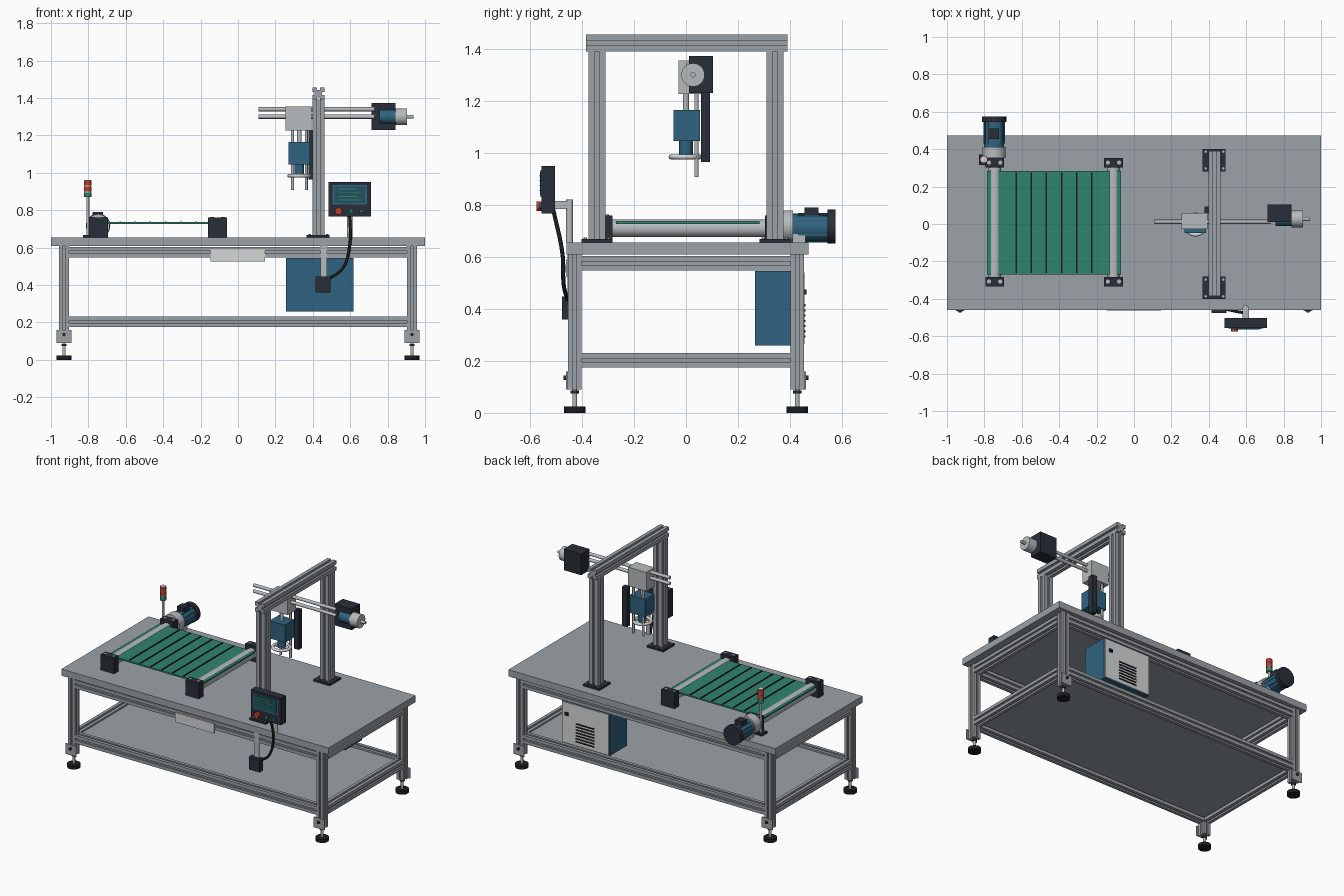
import bpy
import bmesh
import math
from mathutils import Vector, Matrix

default_cube = bpy.data.objects.get("Cube")
if default_cube:
    bpy.data.objects.remove(default_cube, do_unlink=True)


def make_material(name, red, green, blue):
    material = bpy.data.materials.new(name)
    material.use_nodes = True
    colour = (red, green, blue, 1)
    material.diffuse_color = colour
    shader = next(n for n in material.node_tree.nodes if n.type == 'BSDF_PRINCIPLED')
    shader.inputs["Base Color"].default_value = colour
    return material


ALUMINIUM = make_material("aluminium grey", .33, .36, .39)
STEEL = make_material("light steel", .47, .50, .51)
PALE = make_material("pale grey paint", .66, .69, .68)
DARK = make_material("dark slate", .022, .027, .040)
BLACK = make_material("black rubber", .010, .012, .016)
BLUE = make_material("machine blue", .030, .125, .215)
GREEN = make_material("belt green", .030, .23, .155)
RED = make_material("signal red", .55, .045, .03)
SCREEN = make_material("screen teal", .015, .085, .11)


def finish(name, material, bm, smooth=False):
    """Turn a bmesh into a named, coloured object."""
    bmesh.ops.recalc_face_normals(bm, faces=bm.faces)
    mesh = bpy.data.meshes.new(name)
    bm.to_mesh(mesh)
    bm.free()
    mesh.materials.append(material)
    obj = bpy.data.objects.new(name, mesh)
    bpy.context.collection.objects.link(obj)
    if smooth:
        bpy.ops.object.select_all(action='DESELECT')
        obj.select_set(True)
        bpy.context.view_layer.objects.active = obj
        bpy.ops.object.shade_smooth_by_angle(angle=math.radians(35))
    return obj


def box(name, material, xs, ys, zs):
    """Box given by its lower and upper limits on each axis."""
    bm = bmesh.new()
    bmesh.ops.create_cube(bm, size=1)
    for v in bm.verts:
        v.co = Vector([lo + (c + .5) * (hi - lo) for c, (lo, hi) in zip(v.co, (xs, ys, zs))])
    return finish(name, material, bm)


def along(start, axis):
    """Matrix that points local z along the named axis."""
    direction = Vector([float(axis == letter) for letter in "xyz"])
    return Matrix.Translation(start) @ direction.to_track_quat('Z', 'Y').to_matrix().to_4x4()


def rod(name, material, start, axis, length, radius, sides=32):
    bm = bmesh.new()
    shift = Matrix.Translation((0, 0, length / 2))
    bmesh.ops.create_cone(bm, cap_ends=True, segments=sides, radius1=radius, radius2=radius,
                          depth=length, matrix=along(start, axis) @ shift)
    return finish(name, material, bm, True)


def slotted_bar(name, start, axis, length, size):
    """Square extrusion with one groove along every side."""
    a, s, d = size / 2, size * .12, size * .2
    corner = ((-a, -a), (-s, -a), (-s, d - a), (s, d - a), (s, -a))
    bm = bmesh.new()
    ring = [bm.verts.new(Matrix.Rotation(math.pi / 2 * k, 3, 'Z') @ Vector((x, y, 0)))
            for k in range(4) for x, y in corner]
    face = bm.faces.new(ring)
    top = bmesh.ops.extrude_face_region(bm, geom=[face])["geom"]
    bmesh.ops.translate(bm, vec=(0, 0, length),
                        verts=[g for g in top if isinstance(g, bmesh.types.BMVert)])
    bm.transform(along(start, axis))
    return finish(name, ALUMINIUM, bm)


# Table frame: top, shelf, legs, feet and rails
box("table_top", ALUMINIUM, (-1, 1), (-.46, .472), (.61, .655))
box("lower_shelf", ALUMINIUM, (-.92, .92), (-.42, .42), (.205, .22))
for sx, side in ((-1, "right"), (1, "left")):
    for sy, end in ((-1, "front"), (1, "back")):
        tag = f"{end}_{side}"
        x, y = sx * .93, sy * .428
        slotted_bar(f"{tag}_leg", (x, y, .09), 'z', .52, .052)
        box(f"{tag}_foot_bracket", ALUMINIUM, (x - .04, x + .04),
            sorted((y + sy * .026, y + sy * .033)), (.09, .16))
        rod(f"{tag}_bracket_bolt", DARK, (x, y + sy * .038 - .006, .135), 'y', .012, .009, 12)
        rod(f"{tag}_foot_pad", BLACK, (x, y, 0), 'z', .024, .041)
        rod(f"{tag}_foot_stem", STEEL, (x, y, .024), 'z', .07, .009, 16)
        rod(f"{tag}_foot_nut", DARK, (x, y, .074), 'z', .012, .016, 6)
for z, level in ((.575, "upper"), (.203, "lower")):
    for s, end in ((-1, "front"), (1, "back")):
        slotted_bar(f"{level}_{end}_rail", (-.904, s * .426, z), 'x', 1.808, .056)
    for s, side in ((-1, "right"), (1, "left")):
        slotted_bar(f"{level}_{side}_rail", (s * .93, -.402, z), 'y', .804, .056)
box("front_name_plate", PALE, (-.147, .145), (-.462, -.454), (.525, .59))

# Gantry
for s, end in ((-1, "front"), (1, "back")):
    y = s * .342
    box(f"gantry_{end}_base", DARK, (.367, .49), (y - .06, y + .06), (.655, .668))
    slotted_bar(f"gantry_{end}_column", (.43, y, .668), 'z', .724, .066)
    for dx in (-.047, .047):
        for dy in (-.045, .045):
            rod(f"gantry_{end}_bolt", STEEL, (.43 + dx, y + dy, .668), 'z', .006, .007, 6)
slotted_bar("gantry_beam", (.43, -.385, 1.423), 'y', .775, .066)

# Cross arm with its drive
rod("upper_arm_rod", STEEL, (.11, .012, 1.34), 'x', .62, .011, 16)
rod("lower_arm_rod", STEEL, (.11, .012, 1.30), 'x', .62, .011, 16)
box("arm_carriage", STEEL, (.255, .392), (-.028, .06), (1.227, 1.355))
box("drive_housing", DARK, (.713, .843), (.012, .103), (1.23, 1.373))
rod("drive_motor", BLUE, (.757, .027, 1.30), 'x', .095, .038)
rod("drive_end_cap", STEEL, (.843, .027, 1.30), 'x', .06, .045)
rod("drive_shaft", STEEL, (.9, .027, 1.30), 'x', .037, .01, 16)

# Lifting head
box("head_block", BLUE, (.27, .385), (-.048, .053), (1.045, 1.165))
rod("head_spindle", BLUE, (.328, 0, .985), 'z', .065, .026)
for x in (.292, .365):
    rod("head_guide_rod", STEEL, (x, .04, .908), 'z', .33, .008, 16)
rod("head_hanger", STEEL, (.328, 0, 1.16), 'z', .07, .012, 16)
box("cable_chain", DARK, (.378, .415), (.058, .093), (.965, 1.23))
bpy.ops.mesh.primitive_torus_add(location=(.328, -.003, .985), major_radius=.054,
                                 minor_radius=.01, major_segments=40, minor_segments=10)
ring = bpy.context.object
ring.name = "head_ring"
ring.data.materials.append(PALE)
bpy.ops.object.shade_smooth_by_angle(angle=math.radians(60))
box("ring_bridge", PALE, (.28, .376), (-.012, .012), (.98, .99))

# Conveyor
box("conveyor_belt", GREEN, (-.785, -.07), (-.27, .283), (.727, .737))
for i in range(6):
    x = -.63 + i * .081
    box("belt_slat", BLACK, (x - .004, x + .004), (-.263, .276), (.73, .741))
for x, end in ((-.745, "right"), (-.11, "left")):
    rod(f"{end}_roller", STEEL, (x, -.3, .71), 'y', .61, .034)
    for s, side in ((-1, "front"), (1, "back")):
        y = s * .318 + .01
        box(f"{end}_{side}_bearing", DARK, (x - .05, x + .05), (y - .025, y + .025), (.655, .76))
        for dx in (-.03, .03):
            rod("bearing_bolt", STEEL, (x + dx, y, .76), 'z', .004, .011, 16)

# Conveyor motor
rod("motor_flange", STEEL, (-.748, .352, .717), 'y', .06, .062)
rod("motor_body", BLUE, (-.748, .41, .712), 'y', .14, .054)
for k in range(12):
    angle = math.tau * k / 12
    fx, fz = -.748 + .054 * math.cos(angle), .712 + .054 * math.sin(angle)
    box("motor_fin", BLUE, (fx - .003, fx + .003), (.43, .545), (fz - .003, fz + .003))
rod("motor_fan_cover", DARK, (-.748, .545, .717), 'y', .03, .065)
box("motor_terminal_box", DARK, (-.777, -.722), (.455, .51), (.75, .79))
box("motor_support", STEEL, (-.795, -.70), (.41, .46), (.655, .71))

# Signal tower
box("tower_base", DARK, (-.83, -.775), (.315, .372), (.655, .668))
rod("tower_pole", STEEL, (-.803, .345, .66), 'z', .21, .008, 16)
for i, colour in enumerate((GREEN, RED, RED)):
    z = .87 + i * .031
    rod("tower_lamp", colour, (-.803, .345, z), 'z', .026, .02)
    rod("tower_spacer", PALE, (-.803, .345, z + .025), 'z', .006, .017)

# Control panel on its post
rod("panel_post", STEEL, (.597, -.448, .655), 'z', .165, .014, 20)
box("panel_arm", STEEL, (.58, .614), (-.515, -.445), (.785, .815))
box("panel_case", DARK, (.485, .71), (-.555, -.503), (.767, .95))
box("panel_bezel", BLUE, (.505, .69), (-.559, -.554), (.83, .935))
box("panel_screen", SCREEN, (.515, .68), (-.562, -.558), (.838, .927))
for i in range(4):
    z = .853 + i * .019
    box("screen_line", GREEN, (.535, .66 - .02 * (i % 2)), (-.564, -.561), (z, z + .005))
rod("stop_button", RED, (.538, -.575, .795), 'y', .022, .019)
rod("start_button", GREEN, (.605, -.565, .795), 'y', .012, .011)
rod("select_button", BLUE, (.66, -.565, .795), 'y', .012, .011)

# Switch box and its cable
box("switch_bracket", STEEL, (.44, .475), (-.456, -.448), (.44, .61))
box("switch_box", DARK, (.415, .495), (-.476, -.44), (.36, .447))
curve = bpy.data.curves.new("panel_cable", 'CURVE')
curve.dimensions = '3D'
curve.bevel_depth = .008
spline = curve.splines.new('BEZIER')
path = ((.49, -.455, .435), (.56, -.47, .49), (.597, -.475, .61), (.597, -.51, .78))
spline.bezier_points.add(len(path) - 1)
for point, co in zip(spline.bezier_points, path):
    point.co = co
    point.handle_left_type = point.handle_right_type = 'AUTO'
curve.materials.append(BLACK)
bpy.context.collection.objects.link(bpy.data.objects.new("panel_cable", curve))

# Control cabinet with vented door
box("cabinet_body", BLUE, (.257, .617), (.265, .447), (.26, .545))
box("cabinet_door", PALE, (.262, .612), (.446, .455), (.265, .54))
for i in range(7):
    z = .29 + i * .02
    box("door_vent", BLACK, (.365, .505), (.454, .459), (z, z + .008))
box("door_latch", BLACK, (.56, .585), (.454, .464), (.455, .475))
